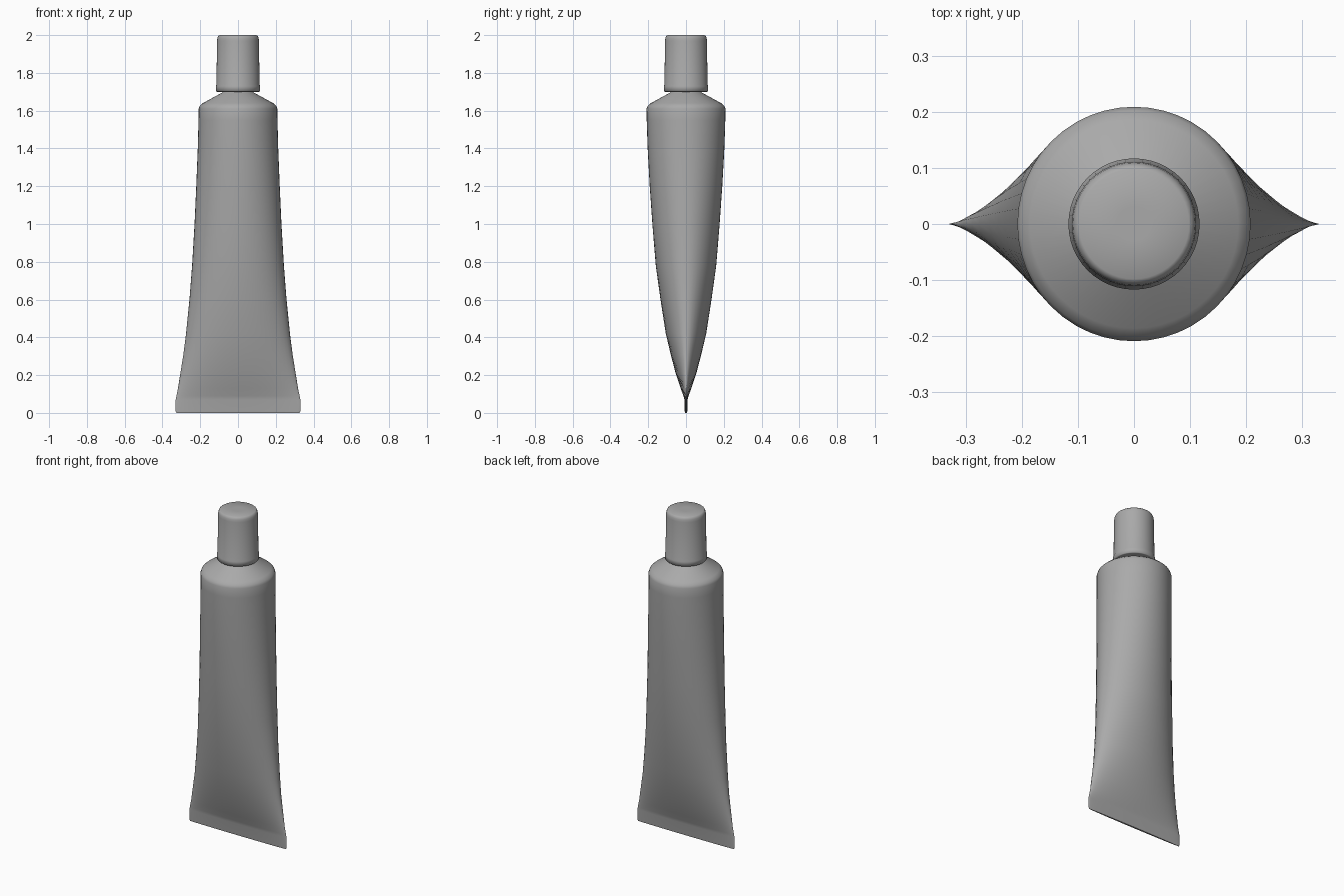
import bpy, bmesh, math

if "Cube" in bpy.data.objects:
    bpy.data.objects.remove(bpy.data.objects["Cube"])

grey = bpy.data.materials.new("soft_grey")
grey.diffuse_color = (0.4, 0.4, 0.4, 1)
grey.use_nodes = True
grey.node_tree.nodes["Principled BSDF"].inputs["Base Color"].default_value = grey.diffuse_color


def loft(name, sections, sides, angle):
    """Skin elliptical rings given as (z, half width, half depth), capped at both ends."""
    bm = bmesh.new()
    rings = []
    for z, a, b in sections:
        rings.append([bm.verts.new((a * math.cos(2 * math.pi * i / sides),
                                    b * math.sin(2 * math.pi * i / sides), z))
                      for i in range(sides)])
    for low, high in zip(rings, rings[1:]):
        for i in range(sides):
            j = (i + 1) % sides
            bm.faces.new((low[i], low[j], high[j], high[i]))
    bm.faces.new(rings[0][::-1])
    bm.faces.new(rings[-1])
    mesh = bpy.data.meshes.new(name)
    bm.to_mesh(mesh)
    bm.free()
    mesh.materials.append(grey)
    obj = bpy.data.objects.new(name, mesh)
    bpy.context.collection.objects.link(obj)
    bpy.ops.object.select_all(action='DESELECT')
    obj.select_set(True)
    bpy.context.view_layer.objects.active = obj
    bpy.ops.object.shade_smooth_by_angle(angle=math.radians(angle))
    return obj


# Squeezable tube: flat crimped foot opening into a round shoulder and neck
loft("tube_body", [
    (0.0, 0.325, 0.005), (0.008, 0.33, 0.007), (0.07, 0.33, 0.008),
    (0.09, 0.326, 0.014), (0.13, 0.318, 0.028), (0.21, 0.305, 0.055),
    (0.31, 0.289, 0.081), (0.42, 0.275, 0.107), (0.6, 0.257, 0.135),
    (0.78, 0.243, 0.160), (1.0, 0.230, 0.178), (1.2, 0.221, 0.192),
    (1.4, 0.213, 0.203), (1.55, 0.209, 0.208), (1.61, 0.208, 0.209),
    (1.625, 0.203, 0.203), (1.64, 0.186, 0.186), (1.695, 0.085, 0.085),
    (1.705, 0.07, 0.07), (1.75, 0.07, 0.07)], 48, 60)

# Screw cap: flared lip, slight taper, rounded top edge
loft("cap", [(z, r, r) for z, r in [
    (1.7, 0.112), (1.702, 0.117), (1.73, 0.117), (1.738, 0.114),
    (1.97, 0.111), (1.985, 0.109), (1.995, 0.105), (2.0, 0.098),
    (2.0, 0.03)]], 48, 80)
